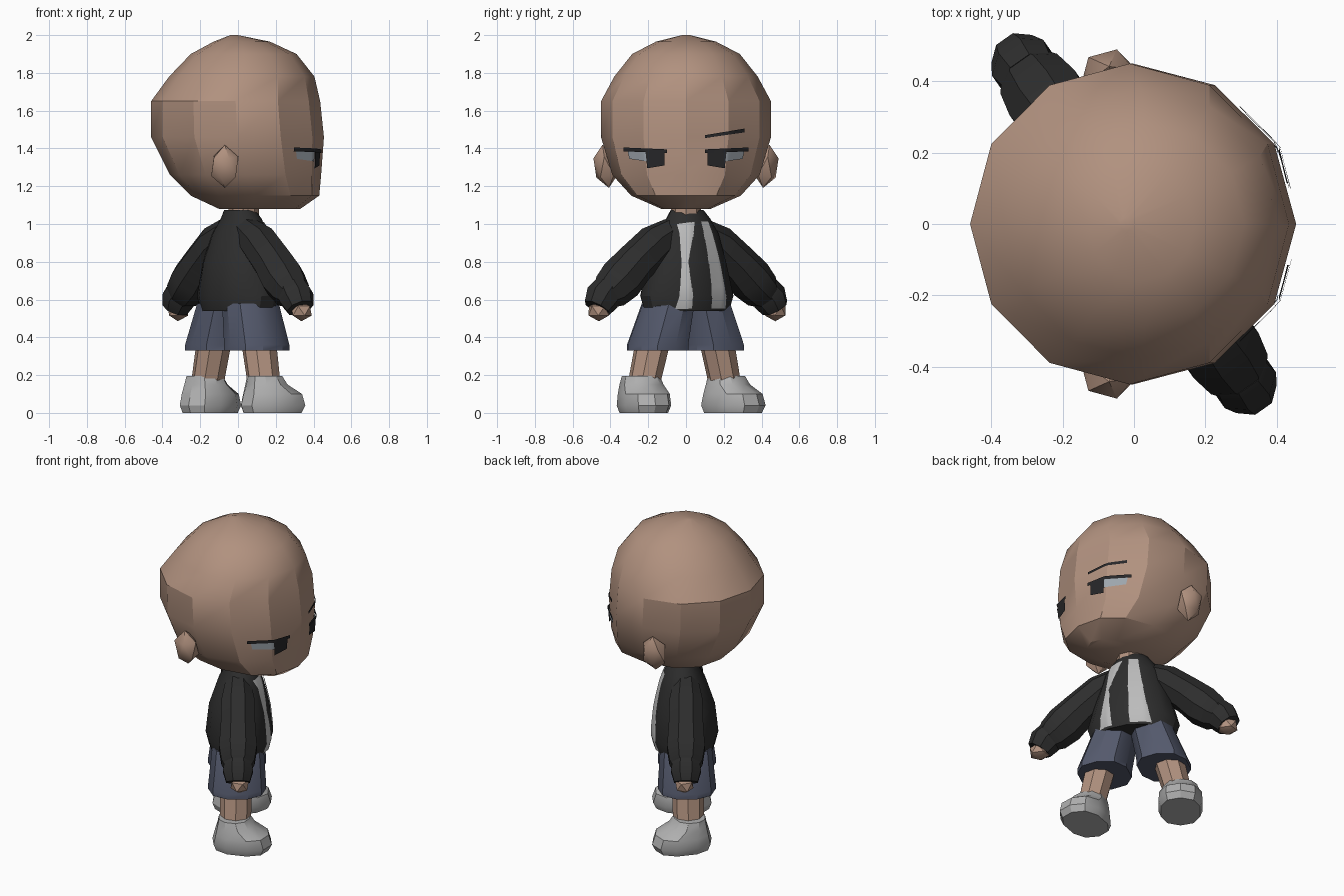
import bpy, bmesh, math
from mathutils import Vector, Matrix
from mathutils.bvhtree import BVHTree

if "Cube" in bpy.data.objects:
    bpy.data.objects.remove(bpy.data.objects["Cube"])


def material(name, r, g, b):
    m = bpy.data.materials.new(name)
    m.diffuse_color = (r, g, b, 1)
    m.use_nodes = True
    m.node_tree.nodes["Principled BSDF"].inputs["Base Color"].default_value = m.diffuse_color
    return m


SKIN = material("skin", 0.44, 0.285, 0.212)
BLACK = material("jacket black", 0.026, 0.026, 0.026)
BLUE = material("shorts blue", 0.088, 0.1, 0.15)
GREY = material("shoe grey", 0.44, 0.44, 0.44)
WHITE = material("shirt white", 0.5, 0.5, 0.5)
EYEWHITE = material("eye white", 0.34, 0.38, 0.42)
DARK = material("eye dark", 0.02, 0.02, 0.022)

# The head looks along +x, the body below is turned 35 degrees to the left
TURN = Matrix.Rotation(math.radians(35), 4, 'Z')
STILL = Matrix.Identity(4)


def finish(name, bm, mat, matrix, angle=32):
    me = bpy.data.meshes.new(name)
    bm.transform(matrix)
    bm.to_mesh(me)
    bm.free()
    me.materials.append(mat)
    me.shade_smooth()
    me.set_sharp_from_angle(angle=math.radians(angle))
    ob = bpy.data.objects.new(name, me)
    bpy.context.collection.objects.link(ob)
    return ob


def loft(name, rings, mat, matrix=STILL, angle=32):
    """Skin a list of point rings, cap both ends. Returns a ray target in the local frame."""
    bm = bmesh.new()
    rows = [[bm.verts.new(p) for p in r] for r in rings]
    n = len(rows[0])
    for a, b in zip(rows, rows[1:]):
        for i in range(n):
            bm.faces.new((a[i], a[(i + 1) % n], b[(i + 1) % n], b[i]))
    bm.faces.new(rows[0])
    bm.faces.new(rows[-1])
    bmesh.ops.recalc_face_normals(bm, faces=bm.faces)
    tree = BVHTree.FromBMesh(bm)
    finish(name, bm, mat, matrix, angle)
    return tree


def ring(z, back, front, w, n=12, power=1.0, y=0.0, phase=0.0):
    """Level ring from x=back to x=front, half width w; power < 1 is squarer."""
    pts = []
    for i in range(n):
        a = 2 * math.pi * i / n + phase
        c, s = math.cos(a), math.sin(a)
        c = math.copysign(abs(c) ** power, c)
        s = math.copysign(abs(s) ** power, s)
        pts.append(Vector(((back + front) / 2 + c * (front - back) / 2, y + s * w, z)))
    return pts


def tube(path, n=8):
    """Rings around a path of (y, z, radius) lying in the x = 0 plane."""
    rings = []
    for i, (y, z, r) in enumerate(path):
        p, q = path[max(i - 1, 0)], path[min(i + 1, len(path) - 1)]
        d = Vector((0, q[0] - p[0], q[1] - p[1])).normalized()
        nrm = Vector((1, 0, 0)).cross(d)
        rings.append([Vector((0, y, z)) + r * (math.cos(a) * Vector((1, 0, 0)) + math.sin(a) * nrm)
                      for a in (2 * math.pi * (k + 0.5) / n for k in range(n))])
    return rings


def plate(name, tree, quad, mat, matrix=STILL, off=0.008, nu=8, nv=4):
    """Thin sheet laid on the front of a part; quad gives four (y, z) corners."""
    bm = bmesh.new()
    a, b, c, d = [Vector(p) for p in quad]
    grid = []
    for j in range(nv + 1):
        row = []
        for i in range(nu + 1):
            u, v = i / nu, j / nv
            p = a.lerp(b, u).lerp(d.lerp(c, u), v)
            hit = tree.ray_cast(Vector((2, p.x, p.y)), Vector((-1, 0, 0)))[0]
            row.append(bm.verts.new(((hit.x if hit else 0) + off, p.x, p.y)))
        grid.append(row)
    for r, s in zip(grid, grid[1:]):
        for i in range(nu):
            f = bm.faces.new((r[i], r[i + 1], s[i + 1], s[i]))
            f.normal_update()
            if f.normal.x < 0:
                f.normal_flip()
    return finish(name, bm, mat, matrix)


def blob(name, centre, scale, mat, matrix=STILL, tilt=0.0):
    bm = bmesh.new()
    bmesh.ops.create_icosphere(bm, subdivisions=1, radius=1)
    bm.transform(Matrix.Translation(centre) @ Matrix.Rotation(tilt, 4, 'X') @ Matrix.Diagonal((*scale, 1)))
    return finish(name, bm, mat, matrix, 40)


# Head: faceted ball with a flat, forward chin
head = loft("head", [
    ring(1.08, -0.10, 0.33, 0.13),
    ring(1.15, -0.25, 0.43, 0.29, power=0.85),
    ring(1.26, -0.36, 0.44, 0.39, power=0.92),
    ring(1.46, -0.46, 0.455, 0.45),
    ring(1.65, -0.46, 0.435, 0.45),
    ring(1.78, -0.365, 0.405, 0.38),
    ring(1.90, -0.25, 0.31, 0.285),
    ring(1.965, -0.13, 0.17, 0.16),
    ring(2.0, -0.04, 0.0, 0.02)], SKIN, angle=28)

# Face
plate("eyebrow", head, [(0.10, 1.455), (0.31, 1.485), (0.31, 1.505), (0.10, 1.47)], DARK)
for s, side in ((1, "left"), (-1, "right")):
    def quad(pts):
        return [(s * y, z) for y, z in pts]
    plate(side + "_eye_white", head, quad([(0.2, 1.33), (0.30, 1.345), (0.31, 1.39), (0.2, 1.385)]), EYEWHITE)
    plate(side + "_pupil", head, quad([(0.115, 1.31), (0.205, 1.295), (0.215, 1.39), (0.115, 1.385)]), DARK, off=0.014)
    plate(side + "_eyelid", head, quad([(0.1, 1.375), (0.33, 1.385), (0.33, 1.405), (0.1, 1.395)]), DARK, off=0.017)
    blob(side + "_ear", (-0.07, s * 0.425, 1.305), (0.08, 0.068, 0.115), SKIN, tilt=-s * 0.15)

# Neck
loft("neck", [ring(0.97, -0.05, 0.11, 0.08, 8), ring(1.16, -0.05, 0.11, 0.08, 8)], SKIN)

# Jacket body with raised collar
torso = loft("jacket", [
    ring(0.54, -0.17, 0.185, 0.25, 14),
    ring(0.62, -0.19, 0.205, 0.275, 14),
    ring(0.80, -0.17, 0.185, 0.225, 14),
    ring(0.95, -0.12, 0.15, 0.18, 14),
    ring(1.03, -0.08, 0.12, 0.125, 14),
    ring(1.075, -0.07, 0.09, 0.09, 14)], BLACK, TURN)

# Shirt showing through the open jacket, either side of a dark panel
plate("shirt_neck_opening", torso, [(-0.135, 0.80), (-0.105, 0.80), (-0.03, 1.015), (-0.12, 1.0)], WHITE, TURN)
plate("shirt_lower_opening", torso, [(-0.17, 0.55), (-0.085, 0.55), (-0.105, 0.80), (-0.135, 0.80)], WHITE, TURN)
plate("shirt_side_panel", torso, [(0.026, 0.55), (0.15, 0.55), (0.06, 1.015), (0.0, 1.015)], WHITE, TURN, nv=8)

for s, side in ((1, "left"), (-1, "right")):
    # Puffy sleeve, cuff and hand
    loft(side + "_sleeve", tube([(s * y, z, r) for y, z, r in (
        (0.08, 0.96, 0.08), (0.20, 0.895, 0.105), (0.33, 0.79, 0.11),
        (0.42, 0.705, 0.12), (0.49, 0.645, 0.105), (0.525, 0.62, 0.08))]), BLACK, TURN)
    loft(side + "_cuff", tube([(s * y, z, r) for y, z, r in (
        (0.50, 0.655, 0.085), (0.54, 0.61, 0.095), (0.575, 0.555, 0.075))]), BLACK, TURN)
    blob(side + "_hand", (0.01, s * 0.57, 0.54), (0.06, 0.065, 0.055), SKIN, TURN)

    # Wide shorts leg
    loft(side + "_shorts_leg", [
        ring(0.33, -0.175, 0.165, 0.155, 10, 0.85, s * 0.18),
        ring(0.36, -0.175, 0.165, 0.155, 10, 0.85, s * 0.18),
        ring(0.58, -0.15, 0.15, 0.13, 10, 0.85, s * 0.115)], BLUE, TURN)

    # Bare leg
    loft(side + "_leg", [
        ring(0.14, -0.105, 0.075, 0.085, 8, y=s * 0.265),
        ring(0.40, -0.105, 0.085, 0.095, 8, y=s * 0.2)], SKIN, TURN)

    # Shoe, toes turned outwards
    place = TURN @ Matrix.Translation((0.01, s * 0.285, 0)) @ Matrix.Rotation(s * math.radians(15), 4, 'Z')
    loft(side + "_shoe", [
        ring(0.0, -0.15, 0.175, 0.12, 10, 0.85),
        ring(0.04, -0.165, 0.195, 0.135, 10, 0.85),
        ring(0.10, -0.15, 0.175, 0.13, 10, 0.85),
        ring(0.15, -0.135, 0.09, 0.115, 10, 0.9),
        ring(0.195, -0.125, 0.06, 0.1, 10, 0.9)], GREY, place)
